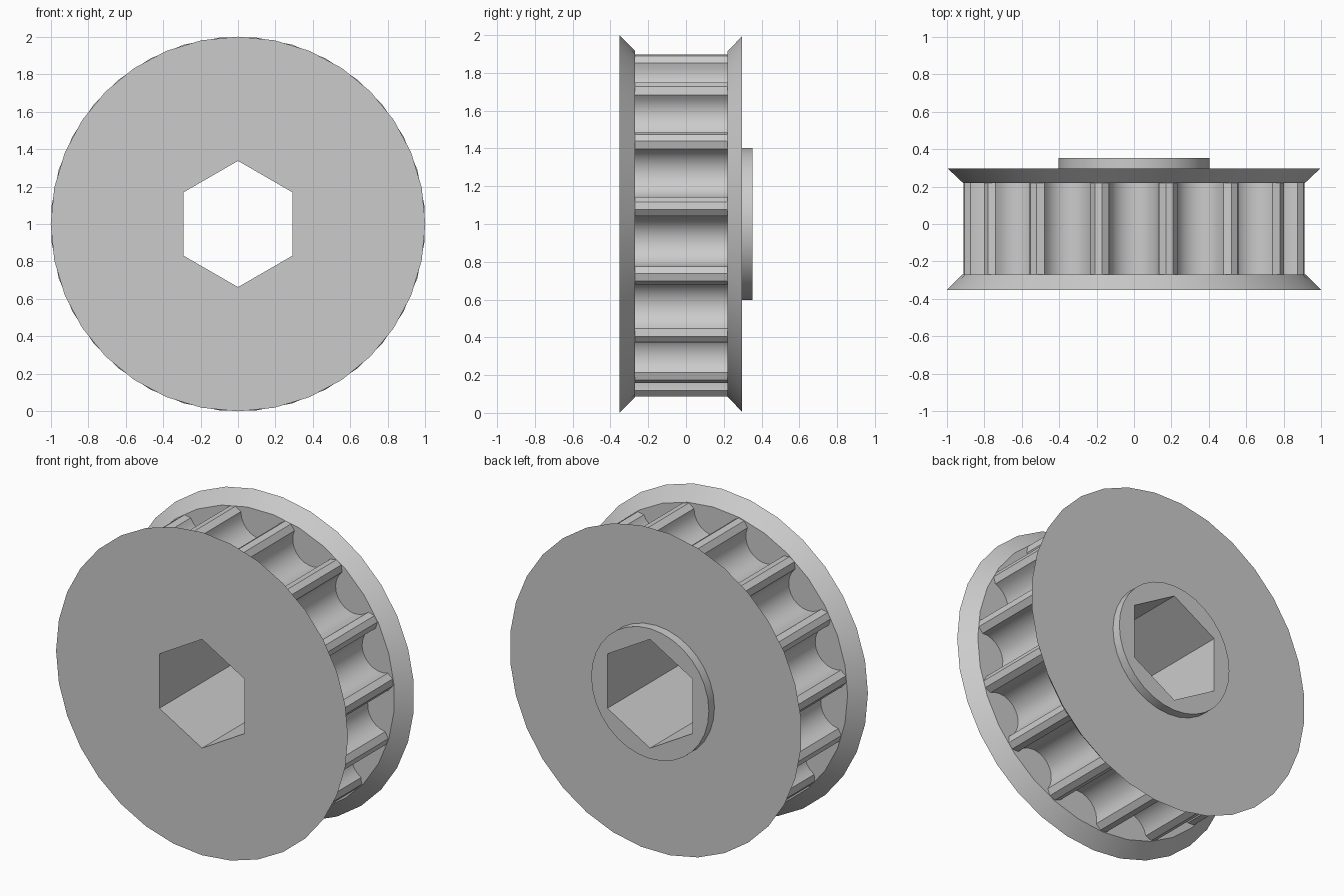
import bpy
import bmesh
from math import sin, cos, pi, radians, hypot

TEETH = 15
SIDES = 32

cube = bpy.data.objects.get("Cube")
if cube:
    bpy.data.objects.remove(cube, do_unlink=True)

grey = bpy.data.materials.new("plain grey")
grey.use_nodes = True
colour = (0.6, 0.6, 0.6, 1)
grey.diffuse_color = colour
grey.node_tree.nodes["Principled BSDF"].inputs["Base Color"].default_value = colour


def ring(radius, sides, turn=0.0):
    """Regular polygon in the x-z plane, measured from straight up."""
    return [(radius * sin(turn + 2 * pi * i / sides),
             radius * cos(turn + 2 * pi * i / sides)) for i in range(sides)]


def loft(name, front, back, y0, y1):
    """Solid between two outlines with equal point counts."""
    bm = bmesh.new()
    a = [bm.verts.new((x, y0, z + 1)) for x, z in front]
    b = [bm.verts.new((x, y1, z + 1)) for x, z in back]
    n = len(a)
    bm.faces.new(a)
    bm.faces.new(b)
    for i in range(n):
        j = (i + 1) % n
        bm.faces.new((a[i], a[j], b[j], b[i]))
    bmesh.ops.recalc_face_normals(bm, faces=bm.faces)
    mesh = bpy.data.meshes.new(name)
    bm.to_mesh(mesh)
    bm.free()
    mesh.materials.append(grey)
    obj = bpy.data.objects.new(name, mesh)
    bpy.context.collection.objects.link(obj)
    return obj


def toothed_outline():
    """Chamfered teeth with half-round grooves between them."""
    land, shoulder, top, drop = 0.02, 0.05, 0.913, 0.882
    half = pi / TEETH
    # Groove half circle spans neighbouring tooth shoulders
    edge_x = shoulder * cos(half) - drop * sin(half)
    edge_r = shoulder * sin(half) + drop * cos(half)
    radius = abs(edge_x)
    local = [(-radius * cos(pi * k / 12), edge_r - radius * sin(pi * k / 12))
             for k in range(13)]
    # Land of the following tooth, turned into the groove's frame
    for x in (-land, land):
        local.append((x * cos(half) + top * sin(half),
                      -x * sin(half) + top * cos(half)))
    points = []
    for i in range(TEETH):
        t = 2 * half * i
        points += [(x * cos(t) + z * sin(t), z * cos(t) - x * sin(t))
                   for x, z in local]
    return points


# Toothed core between two flared flanges, with a collar at the back
teeth = toothed_outline()
step = pi / SIDES
hub = ring(0.403, SIDES)
parts = [
    loft("toothed_core", teeth, teeth, -0.27, 0.22),
    loft("front_flange", ring(1, SIDES), ring(0.918, SIDES), -0.352, -0.27),
    loft("back_flange", ring(0.918, SIDES, step), ring(1, SIDES, step), 0.22, 0.297),
    loft("hub_collar", hub, hub, 0.297, 0.352),
]

# Hexagonal bore through every part
hexagon = ring(0.337, 6)
bore = loft("bore_cutter", hexagon, hexagon, -0.6, 0.6)
bore.hide_render = True
for part in parts:
    bpy.ops.object.select_all(action="DESELECT")
    part.select_set(True)
    bpy.context.view_layer.objects.active = part
    cut = part.modifiers.new("bore", "BOOLEAN")
    cut.operation = "DIFFERENCE"
    cut.solver = "EXACT"
    cut.object = bore
    bpy.ops.object.modifier_apply(modifier=cut.name)
    bpy.ops.object.shade_smooth_by_angle(angle=radians(25))
bpy.data.objects.remove(bore, do_unlink=True)
